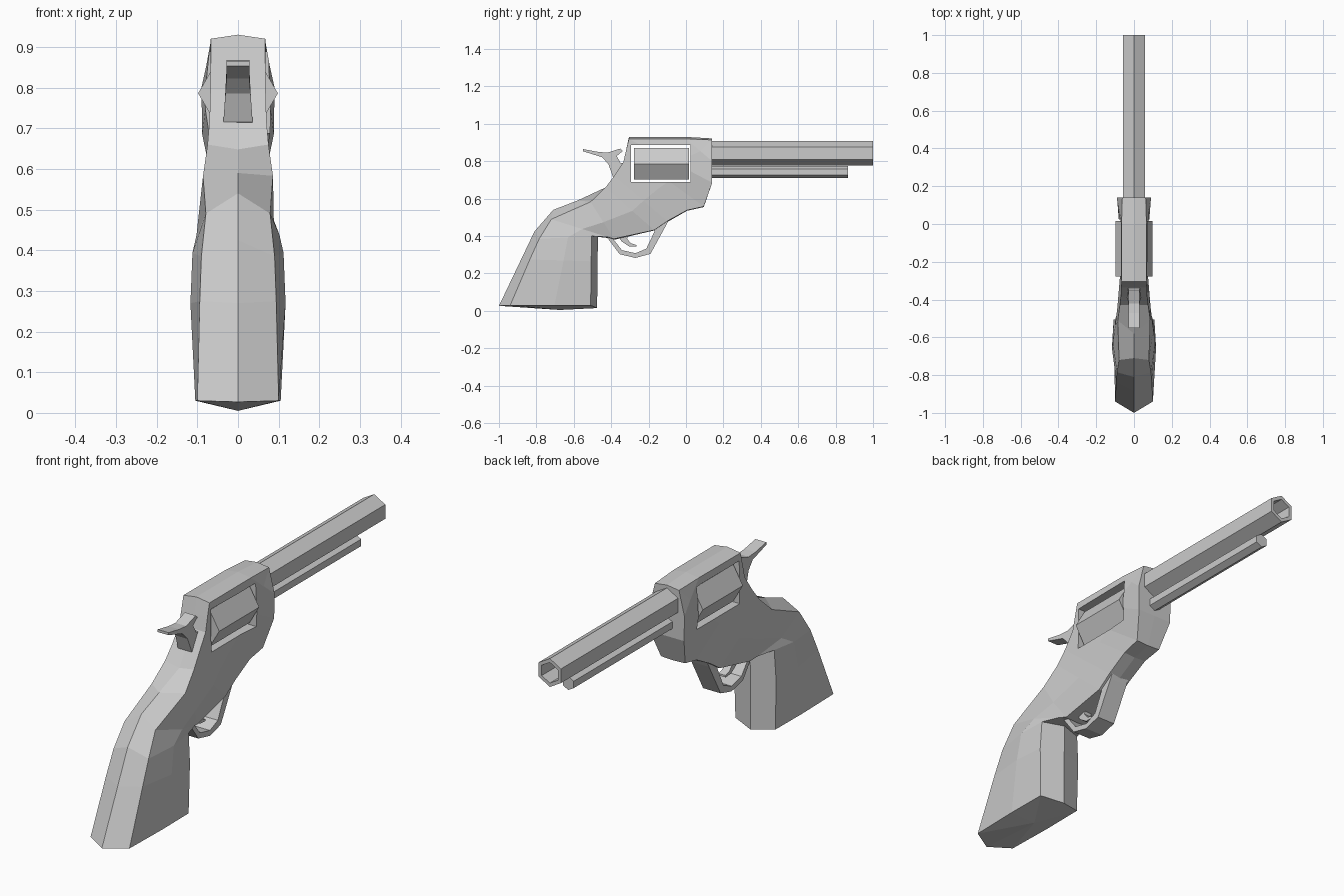
import bpy, bmesh, math
from mathutils import Vector

if "Cube" in bpy.data.objects:
    bpy.data.objects.remove(bpy.data.objects["Cube"], do_unlink=True)

# Single grey metal colour
COL = (0.6, 0.6, 0.6, 1.0)
grey = bpy.data.materials.new("light_grey")
grey.use_nodes = True
grey.diffuse_color = COL
bsdf = next(n for n in grey.node_tree.nodes if n.type == 'BSDF_PRINCIPLED')
bsdf.inputs["Base Color"].default_value = COL
bsdf.inputs["Roughness"].default_value = 0.7


def finish(name, bm):
    bmesh.ops.remove_doubles(bm, verts=bm.verts, dist=1e-5)
    bmesh.ops.recalc_face_normals(bm, faces=bm.faces)
    me = bpy.data.meshes.new(name)
    bm.to_mesh(me)
    bm.free()
    me.materials.append(grey)
    ob = bpy.data.objects.new(name, me)
    bpy.context.scene.collection.objects.link(ob)
    return ob


def loft(name, rings, caps=(True, True), start_point=None):
    """Skin a list of equal closed rings; optionally fan the start to a point."""
    bm = bmesh.new()
    vs = [[bm.verts.new(p) for p in r] for r in rings]
    n = len(rings[0])
    for a, b in zip(vs, vs[1:]):
        for i in range(n):
            j = (i + 1) % n
            bm.faces.new((a[i], a[j], b[j], b[i]))
    if start_point:
        c = bm.verts.new(start_point)
        for i in range(n):
            bm.faces.new((c, vs[0][(i + 1) % n], vs[0][i]))
    elif caps[0]:
        bm.faces.new(vs[0][::-1])
    if caps[1]:
        bm.faces.new(vs[-1])
    return finish(name, bm)


def hexagon(y, z, r, turn=0.0):
    return [(r * math.cos(math.radians(60 * i + turn)), y,
             z + r * math.sin(math.radians(60 * i + turn))) for i in range(6)]


def band(name, pairs, half):
    """Rectangular strap following pairs of outer and inner (y, z) points."""
    return loft(name, [[(-half, *o), (half, *o), (half, *i), (-half, *i)]
                       for o, i in pairs])


# Grip and frame: (back ridge, back side + width, middle width,
#                  front side + width, front ridge), from grip base to frame top
STATIONS = [
    ((-1.0, .027), (-.94, .03, .100), .105, (-.51, .03, .103), (-.475, .015)),
    ((-.884, .27), (-.835, .275, .094), .117, (-.507, .265, .108), (-.473, .265)),
    ((-.81, .425), (-.785, .385, .090), .112, (-.505, .40, .100), (-.47, .40)),
    ((-.71, .54), (-.72, .49, .079), .102, (-.42, .395, .072), (-.42, .39)),
    ((-.58, .59), (-.51, .583, .086), .088, (-.385, .385, .062), (-.385, .38)),
    ((-.43, .648), (-.43, .66, .075), .075, (-.17, .432, .055), (-.17, .43)),
    ((-.385, .72), (-.385, .72, .070), .071, (-.10, .48, .056), (-.10, .475)),
    ((-.335, .795), (-.335, .795, .068), .070, (.005, .538, .058), (.005, .535)),
    ((-.32, .86), (-.32, .86, .067), .070, (.095, .558, .062), (.095, .555)),
    ((-.305, .93), (-.305, .92, .067), .075, (.14, .685, .088), (.14, .685)),
    ((0.0, .93), (0.0, .92, .066), .078, (.14, .80, .090), (.14, .80)),
    ((.14, .922), (.14, .914, .062), .062, (.14, .914, .062), (.14, .922)),
]


def frame_ring(back, sb, mid, sf, front):
    m = (sb[0] * .45 + sf[0] * .55, sb[1] * .45 + sf[1] * .55, mid)
    side = [sb, m, sf]
    return ([(0, *back)] + [(w, y, z) for y, z, w in side] + [(0, *front)]
            + [(-w, y, z) for y, z, w in reversed(side)])


frame = loft("frame_and_grip", [frame_ring(*s) for s in STATIONS],
             caps=(False, False), start_point=(0, -.675, .005))

# Window through the frame for the cylinder
y0, y1, z0, z1 = -.295, .023, .688, .887
cutter = loft("window_cutter", [[(x, y0, z0), (x, y1, z0), (x, y1, z1), (x, y0, z1)]
                                for x in (-.3, .3)])
cutter.hide_render = True
cut = frame.modifiers.new("window", 'BOOLEAN')
cut.operation = 'DIFFERENCE'
cut.solver = 'EXACT'
cut.object = cutter
bpy.context.view_layer.objects.active = frame
bpy.ops.object.modifier_apply(modifier=cut.name)
bpy.data.objects.remove(cutter, do_unlink=True)

# Six-sided cylinder, with an edge pointing to each side
loft("cylinder", [hexagon(-.278, .786, .098), hexagon(.016, .786, .098)])

# Hollow hexagonal barrel and the thin rod below it
loft("barrel", [hexagon(.10, .843, .066, 30), hexagon(1.0, .843, .066, 30),
                hexagon(1.0, .843, .048, 30), hexagon(.60, .843, .048, 30)])
loft("ejector_rod", [hexagon(.10, .743, .032, 30), hexagon(.865, .743, .032, 30)])

# Hammer: (y, z, half width) outline
HAMMER = [(-.55, .865, .028), (-.55, .853, .028), (-.45, .822, .028),
          (-.415, .785, .031), (-.39, .715, .036), (-.32, .70, .036),
          (-.32, .79, .031), (-.35, .79, .031), (-.37, .828, .028),
          (-.338, .855, .028), (-.35, .868, .028), (-.42, .846, .028),
          (-.47, .85, .028)]
loft("hammer", [[(s * w, y, z) for y, z, w in HAMMER] for s in (-1, 1)])

# Trigger guard and trigger
band("trigger_guard", [((-.085, .50), (-.165, .46)), ((-.105, .46), (-.168, .425)),
                       ((-.19, .305), (-.212, .333)), ((-.27, .283), (-.27, .308)),
                       ((-.355, .303), (-.343, .325)), ((-.42, .39), (-.39, .385)),
                       ((-.42, .43), (-.38, .43))], .045)
band("trigger", [((-.375, .42), (-.30, .43)), ((-.345, .372), (-.315, .385)),
                 ((-.305, .345), (-.295, .362)), ((-.265, .343), (-.265, .352))], .018)
